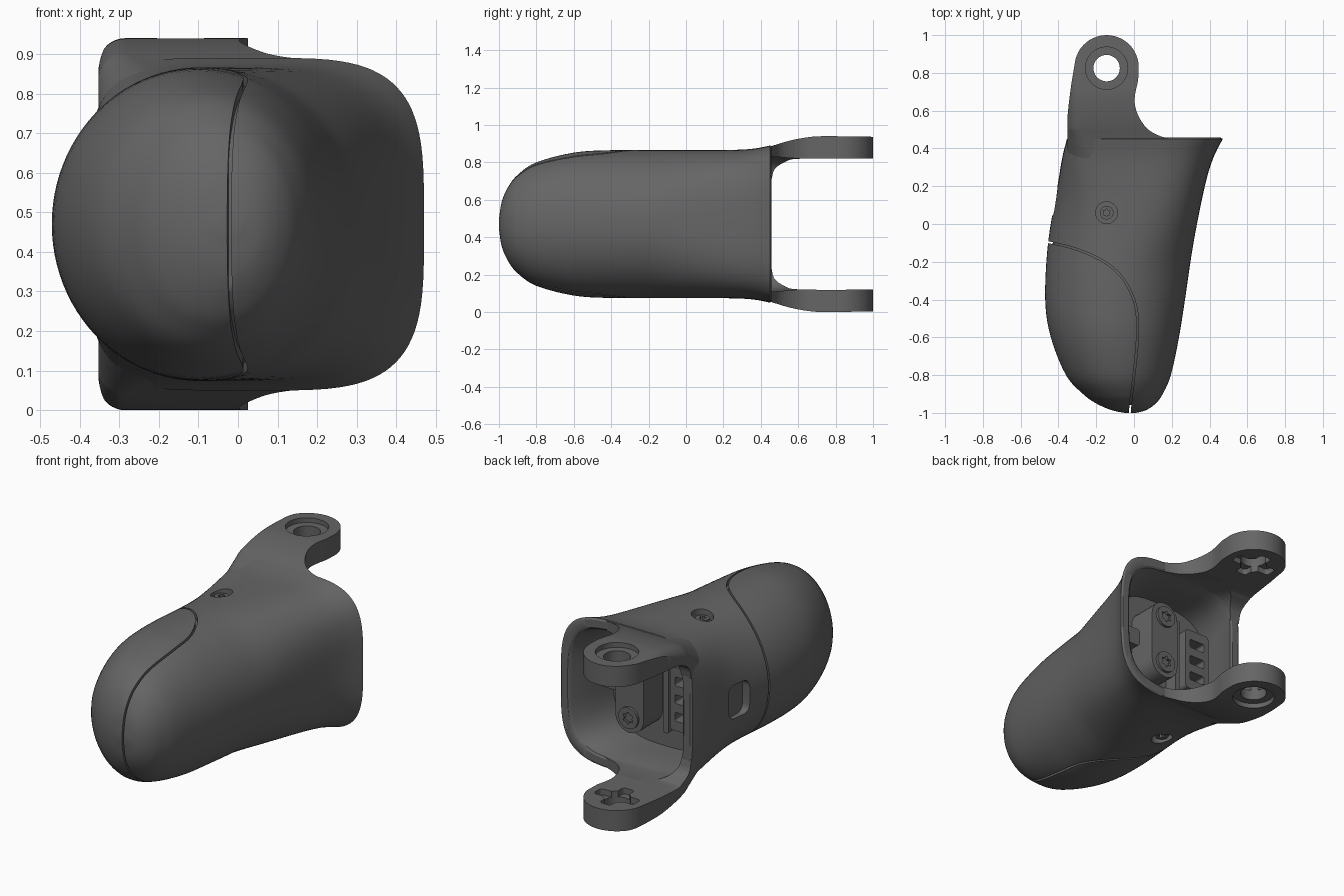
import bpy, bmesh
from math import cos, sin, pi, radians, copysign
from mathutils import Vector

if "Cube" in bpy.data.objects:
    bpy.data.objects.remove(bpy.data.objects["Cube"], do_unlink=True)

MID = 0.47  # height of the horizontal symmetry plane
WALL = 0.058
grey = bpy.data.materials.new("dark_grey")
grey.use_nodes = True
grey.diffuse_color = (0.13, 0.13, 0.13, 1)
grey.node_tree.nodes["Principled BSDF"].inputs["Base Color"].default_value = (0.13, 0.13, 0.13, 1)


def finish(name, bm):
    bmesh.ops.recalc_face_normals(bm, faces=bm.faces)
    mesh = bpy.data.meshes.new(name)
    bm.to_mesh(mesh)
    bm.free()
    mesh.materials.append(grey)
    ob = bpy.data.objects.new(name, mesh)
    bpy.context.collection.objects.link(ob)
    return ob


def loft(name, rings):
    """Closed solid through a row of equal rings."""
    bm = bmesh.new()
    loops = [[bm.verts.new(p) for p in ring] for ring in rings]
    for a, b in zip(loops, loops[1:]):
        for i in range(len(a)):
            j = (i + 1) % len(a)
            bm.faces.new((a[i], a[j], b[j], b[i]))
    bm.faces.new(loops[0])
    bm.faces.new(loops[-1])
    return finish(name, bm)


def prism(name, axis, pts, lo, hi):
    """Extrude a 2D outline along an axis."""
    place = {"x": lambda u, v, w: (w, u, v), "y": lambda u, v, w: (u, w, v),
             "z": lambda u, v, w: (u, v, w)}[axis]
    return loft(name, [[place(u, v, w) for u, v in pts] for w in (lo, hi)])


def boolean(ob, tool, op="DIFFERENCE"):
    mod = ob.modifiers.new("cut", "BOOLEAN")
    mod.operation, mod.object, mod.solver = op, tool, "EXACT"
    bpy.context.view_layer.objects.active = ob
    bpy.ops.object.modifier_apply(modifier=mod.name)
    bpy.data.objects.remove(tool, do_unlink=True)


def arc(cx, cy, r, a0=0, a1=360, n=32):
    full = a1 - a0 == 360
    return [(cx + r * cos(t), cy + r * sin(t)) for t in
            (radians(a0 + (a1 - a0) * i / (n if full else n - 1)) for i in range(n))]


def rounded(cx, cy, w, h, r):
    return [p for sx, sy, a in ((1, 1, 0), (-1, 1, 90), (-1, -1, 180), (1, -1, 270))
            for p in arc(cx + sx * (w / 2 - r), cy + sy * (h / 2 - r), r, a, a + 90, 6)]


def spline(pts, steps):
    """Catmull-Rom curve through points of any dimension."""
    out = []
    pts = [Vector(p) for p in pts]
    for i in range(len(pts) - 1):
        p0, p1, p2, p3 = (pts[max(0, min(len(pts) - 1, i + k))] for k in (-1, 0, 1, 2))
        for s in range(steps):
            t = s / steps
            out.append(0.5 * (2 * p1 + (p2 - p0) * t + (2 * p0 - 5 * p1 + 4 * p2 - p3) * t * t
                              + (3 * p1 - p0 - 3 * p2 + p3) * t ** 3))
    return out + [pts[-1]]


def height_at(curve, y):
    """Straight-line lookup on a list of (y, z) points."""
    for (y0, z0), (y1, z1) in zip(curve, curve[1:]):
        if y <= y1:
            return z0 + (z1 - z0) * max(0, (y - y0) / (y1 - y0))
    return curve[-1][1]


def section(st, inset=0.0, n=96):
    """Squircle cross-section, squarer toward the open back."""
    y, l, r, h = st
    t = max(0.0, min(1.0, (y + 0.2) / 0.65))
    cx, hw, hh = (l + r) / 2, max((r - l) / 2 - inset, 0.004), max(h - inset, 0.004)
    ring = []
    for k in range(n):
        c, s = cos(2 * pi * k / n), sin(2 * pi * k / n)
        e = 2 / (2.1 + 1.6 * t if c > 0 else 2 + 3.8 * t ** 3)
        ring.append((cx + hw * copysign(abs(c) ** e, c), y, MID + hh * copysign(abs(s) ** e, s)))
    return ring


def screw(name, axis, u, v, lo, hi, r):
    """Round head with a star socket."""
    head = prism(name, axis, arc(u, v, r), min(lo, hi), max(lo, hi))
    star = [(u + r * (0.6 if i % 2 else 0.38) * cos(pi * i / 6),
             v + r * (0.6 if i % 2 else 0.38) * sin(pi * i / 6)) for i in range(12)]
    d = hi - lo
    boolean(head, prism("socket", axis, star, *sorted((lo + 0.4 * d, hi + 0.2 * d))))


# Body stations: y, lowest x, highest x, half height
stations = spline([(-1, -.05, .01, .025), (-.985, -.12, .065, .12), (-.95, -.20, .115, .2),
                   (-.9, -.27, .152, .263), (-.8, -.36, .195, .33), (-.6, -.44, .238, .382),
                   (-.4, -.47, .27, .395), (-.1, -.455, .315, .396), (.2, -.405, .375, .396),
                   (.35, -.38, .42, .402), (.45, -.355, .47, .42)], 5)

# Hollow shell: outside, rolled rim, then back inside to the bulkhead
rim = stations[-1]
lip = (rim[0] + 0.007, *rim[1:])
inner = [s for s in stations if s[0] >= 0.2 - 1e-4]
body = loft("body_shell", [section(s) for s in stations]
            + [section(lip, 0.010), section(lip, WALL - 0.01)]
            + [section(s, WALL) for s in reversed(inner)])

# Core that closes the seam from the inside
loft("inner_core", [section(s, 0.025) for s in stations if -0.96 < s[0] < -0.02])

# Seam between the nose cap and the body
seam = spline([(-.6, -.07), (-.46, -.095), (-.3, -.135), (-.15, -.205), (-.05, -.30),
               (.01, -.44), (.018, -.6), (.0, -.8), (-.018, -.95), (-.03, -1.1)], 4)
left, right = [], []
for i, p in enumerate(seam):
    d = (seam[min(i + 1, len(seam) - 1)] - seam[max(i - 1, 0)]).normalized() * 0.005
    left.append((p.x - d.y, p.y + d.x))
    right.append((p.x + d.y, p.y - d.x))
boolean(body, prism("seam_cutter", "z", left + right[::-1], -0.2, 1.2))

# Side port
boolean(body, prism("port_cutter", "x", rounded(.12, MID, .15, .19, .04), -0.6, -0.385))

# Lug outline in plan, and its outer and inner height curves
plan = [(-.1, .3), (-.3, .34), (-.352, .38), (-.353, .56), (-.345, .64), (-.332, .74)]
plan += arc(-.145, .83, .17, 175, 0, 24)
plan += [tuple(p) for p in spline([(.022, .76), (.003, .66), (.02, .58), (.07, .505), (.14, .465),
                                   (.22, .445)], 4)] + [(.05, .35)]
top_curve = [tuple(p) for p in spline([(.28, .845), (.37, .864), (.45, .885), (.55, .915),
                                       (.65, .934), (.75, .94), (1.05, .936)], 4)]
low_curve = [(.28, .65), (.455, .70)] + [tuple(p) for p in spline(
    [(.46, .72), (.475, .765), (.53, .802), (.62, .82), (1.05, .82)], 4)]

for name, sgn in (("upper", 1), ("lower", -1)):
    def z(v):
        return MID + sgn * (v - MID)

    # Lug lofted back from the shell, its outer corner rounded like the shell
    rings = []
    for y in sorted({round(p[0], 4) for p in top_curve + low_curve}):
        hi, lo = height_at(top_curve, y), height_at(low_curve, y)
        r = 0.07 + 0.5 * max(0, 0.5 - y)
        corner = arc(-.354 + r, hi - r, r, 90, 180, 10)
        rings.append([(x, y, z(v)) for x, v in [(.4, lo), (.4, hi)] + corner + [(-.354, lo)]])
    lug = loft(name + "_lug", rings)
    boolean(lug, prism("t", "z", plan, -.1, 1.1), "INTERSECT")

    # Carry the cavity on through the root of the lug
    far = [(.6, rim[1], rim[2], rim[3] - .012), (.72, rim[1], rim[2], rim[3] - .03)]
    boolean(lug, loft("t", [section(s, WALL) for s in inner + far]))

    # Hole, counterbore and inner cross slot
    boolean(lug, prism("t", "z", arc(-.145, .825, .07), -.1, 1.1))
    boolean(lug, prism("t", "z", arc(-.145, .825, .112, n=48), *sorted((z(.912), z(1.1)))))
    for w, h in ((.25, .07), (.07, .22)):
        boolean(lug, prism("t", "z", rounded(-.145, .825, w, h, .02), *sorted((z(.7), z(.855)))))

    # Recessed fastener in the body
    boolean(body, prism("t", "z", arc(-.145, .06, .058), *sorted((z(.81), z(1)))))
    screw(name + "_body_screw", "z", -.145, .06, z(.79), z(.84), .036)

# Fixing plate and its two screws inside the cavity
plate = arc(.095, MID + .14, .088, 0, 180, 16) + arc(.095, MID - .14, .088, 180, 360, 16)
prism("fixing_plate", "y", plate, .18, .37)
for name, dz in (("upper", .14), ("lower", -.14)):
    screw(name + "_plate_screw", "y", .095, MID + dz, .36, .385, .06)

# Connector bracket inside, with slots
bracket = prism("connector_bracket", "y", rounded(-.19, MID, .16, .36, .02), .18, .3)
for dz in (-.1, 0, .1):
    boolean(bracket, prism("t", "y", rounded(-.19, MID + dz, .1, .05, .01), .22, .4))
prism("connector_rail", "y", rounded(-.07, MID, .03, .44, .01), .18, .28)
prism("side_block", "y", rounded(.27, MID, .12, .1, .02), .18, .3)

# Smooth shading that keeps the edges crisp
bpy.ops.object.select_all(action="DESELECT")
for ob in bpy.context.scene.objects:
    if ob.type == "MESH":
        ob.select_set(True)
        bpy.context.view_layer.objects.active = ob
bpy.ops.object.shade_smooth_by_angle(angle=radians(32))
